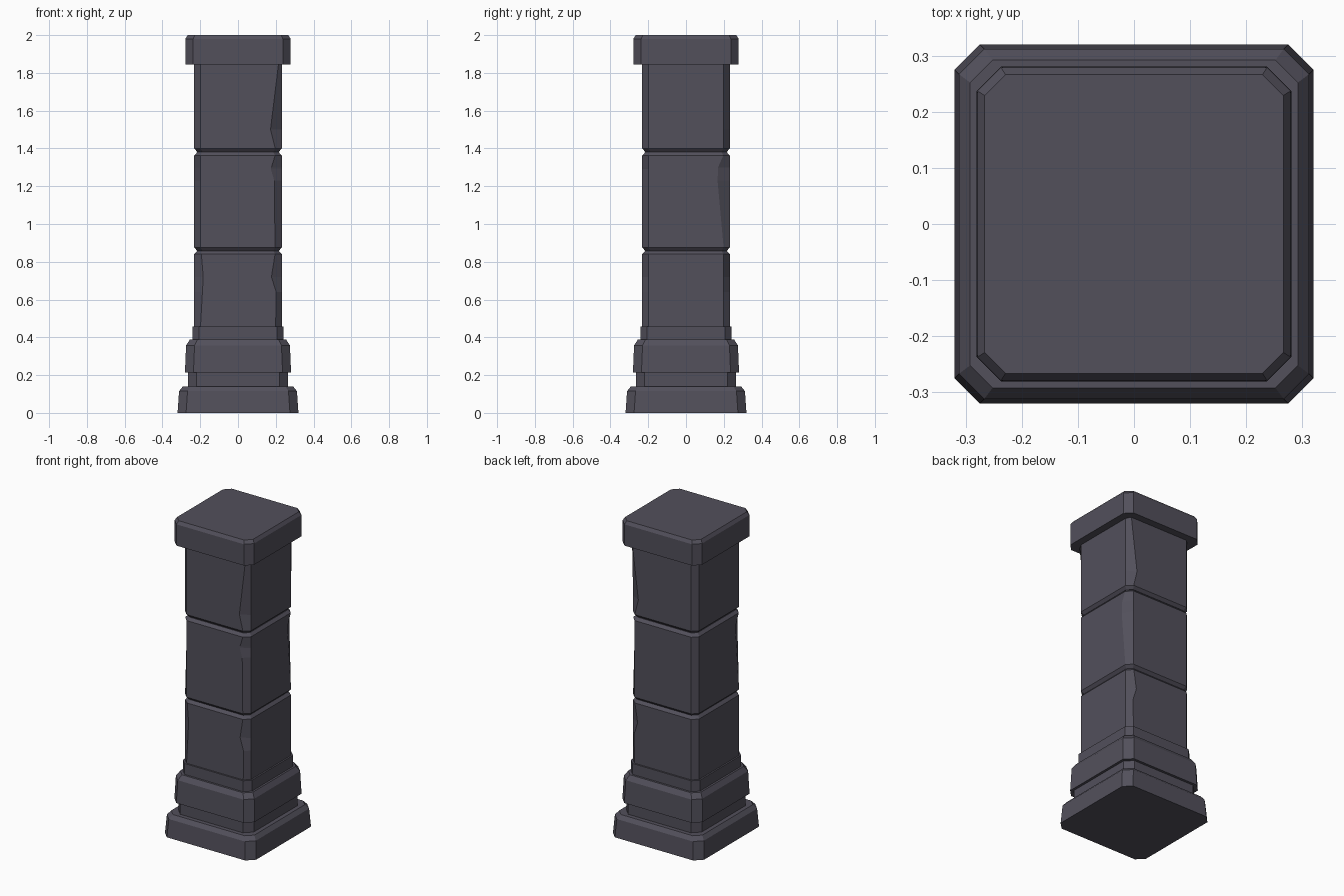
import bpy, bmesh, math

if "Cube" in bpy.data.objects:
    bpy.data.objects.remove(bpy.data.objects["Cube"])

stone = bpy.data.materials.new("dark_stone")
stone.diffuse_color = (0.085, 0.08, 0.105, 1)
stone.use_nodes = True
stone.node_tree.nodes["Principled BSDF"].inputs["Base Color"].default_value = stone.diffuse_color


def ring(h, c, cut=None):
    """Square of half width h with corners chamfered by c; cut = {vertex: chamfer}."""
    k = [(cut or {}).get(i, c) for i in range(8)]
    return [(h - k[0], -h), (h, -h + k[1]), (h, h - k[2]), (h - k[3], h),
            (-h + k[4], h), (-h, h - k[5]), (-h, -h + k[6]), (-h + k[7], -h)]


def loft(name, levels):
    """Skin rings given as (z, half width, chamfer, cut) into a closed solid."""
    bm = bmesh.new()
    rows = [[bm.verts.new((x, y, z)) for x, y in ring(h, c, cut)]
            for z, h, c, cut in levels]
    for a, b in zip(rows, rows[1:]):
        for i in range(8):
            j = (i + 1) % 8
            bm.faces.new((a[i], a[j], b[j], b[i]))
    bm.faces.new(rows[0][::-1])
    bm.faces.new(rows[-1])
    # merge flat strips so only the real edges remain
    bmesh.ops.dissolve_limit(bm, angle_limit=math.radians(0.3),
                             verts=bm.verts[:], edges=bm.edges[:])
    bmesh.ops.recalc_face_normals(bm, faces=bm.faces[:])
    me = bpy.data.meshes.new(name)
    bm.to_mesh(me)
    bm.free()
    me.materials.append(stone)
    ob = bpy.data.objects.new(name, me)
    bpy.context.collection.objects.link(ob)
    return ob


def lerp(pts, z):
    for (z0, v0), (z1, v1) in zip(pts, pts[1:]):
        if z0 <= z <= z1:
            return v0 + (v1 - v0) * (z - z0) / (z1 - z0)


def shaft_block(name, z0, z1, groove0, groove1, chips):
    """Shaft stone; chips = {vertex: [(z, chamfer)...]} widen worn corners."""
    c, h = 0.033, 0.232
    zs = sorted({z0, z1} | {z for p in chips.values() for z, _ in p})
    levels = [(z, h, c, {i: lerp([(z0, p[0][1])] * (p[0][0] > z0) + p
                                 + [(z1, p[-1][1])] * (p[-1][0] < z1), z)
                         for i, p in chips.items()}) for z in zs]
    if groove0:
        levels.insert(0, (z0 - 0.018, h - 0.016, 0.028, None))
    if groove1:
        levels.append((z1 + 0.018, h - 0.016, 0.028, None))
    loft(name, levels)


# Stepped base, collars and cap
loft("plinth", [(0, 0.32, 0.045, None), (0.115, 0.312, 0.045, None),
                (0.14, 0.292, 0.04, None)])
loft("lower_collar", [(0.13, 0.265, 0.045, None), (0.225, 0.265, 0.045, None)])
loft("base_block", [(0.213, 0.281, 0.045, None), (0.357, 0.275, 0.045, None),
                    (0.388, 0.255, 0.04, None)])
loft("upper_collar", [(0.38, 0.242, 0.036, None), (0.457, 0.242, 0.036, None)])
loft("cap", [(1.845, 0.279, 0.042, None), (1.98, 0.279, 0.042, None),
             (2.0, 0.266, 0.037, None)])

# Three shaft stones with chipped corners, vertices in groove order
low = [(0.45, 0.033), (0.64, 0.030), (0.72, 0.055), (0.84, 0.036)]
mid = [(0.876, 0.033), (1.23, 0.065), (1.30, 0.062), (1.362, 0.035)]
top = [(1.40, 0.035), (1.50, 0.06), (1.86, 0.016)]
shaft_block("shaft_lower", 0.45, 0.84, False, True,
            {0: low, 3: low, 7: [(0.45, 0.033), (0.72, 0.048), (0.84, 0.038)]})
shaft_block("shaft_middle", 0.876, 1.362, True, True,
            {0: [(0.876, 0.036), (1.23, 0.04), (1.29, 0.058), (1.362, 0.036)],
             2: mid, 6: mid})
shaft_block("shaft_upper", 1.40, 1.86, True, False, {0: top, 3: top})
